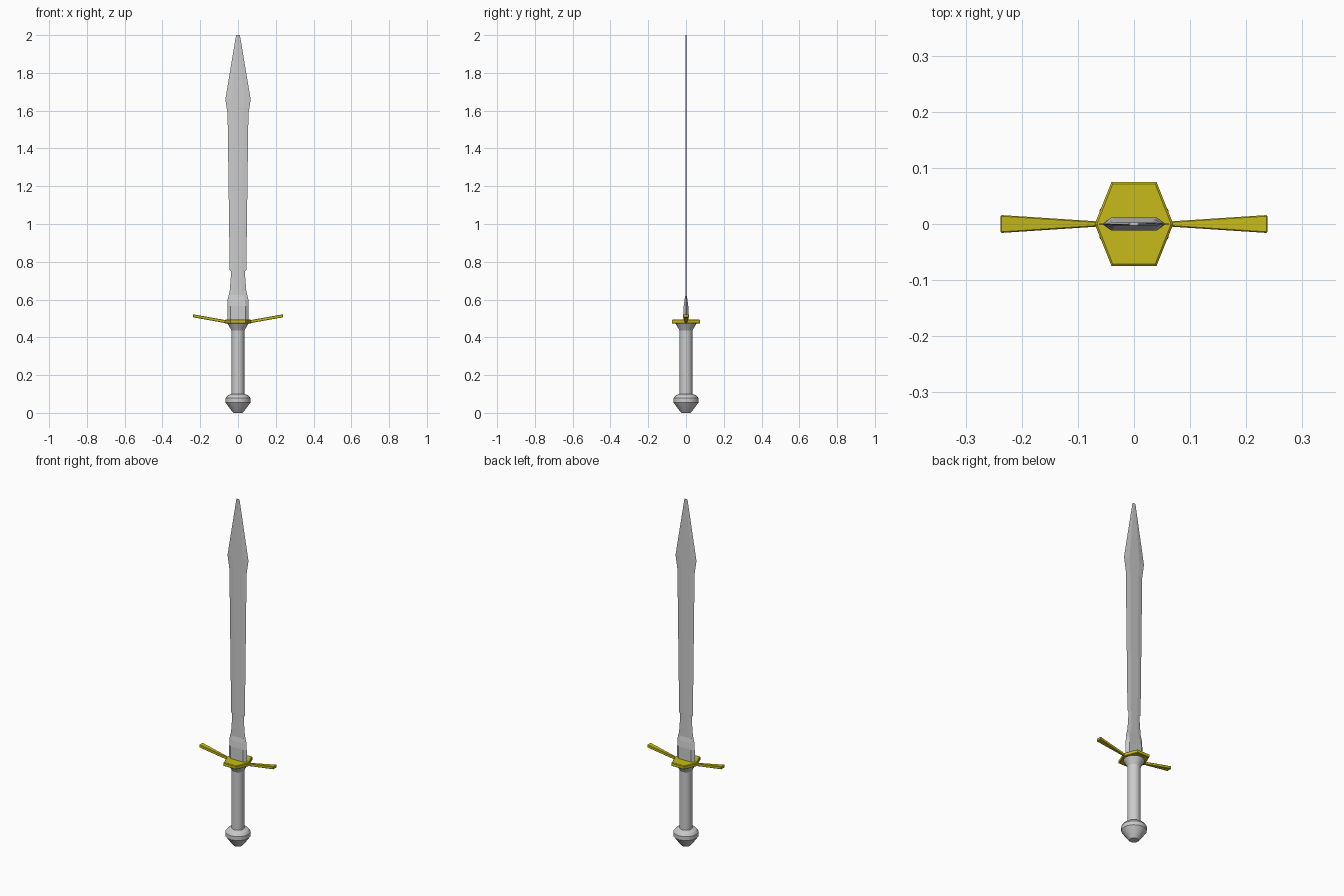
import bpy, bmesh, math

if "Cube" in bpy.data.objects:
    bpy.data.objects.remove(bpy.data.objects["Cube"])

gold = bpy.data.materials.new("gold")
gold.diffuse_color = (0.58, 0.5, 0.01, 1)
gold.use_nodes = True
gold.node_tree.nodes["Principled BSDF"].inputs["Base Color"].default_value = gold.diffuse_color


def loft(name, rings, mat=None):
    """Bridge a list of equal-length point rings and cap both ends."""
    bm = bmesh.new()
    loops = [[bm.verts.new(p) for p in ring] for ring in rings]
    n = len(loops[0])
    for a, b in zip(loops, loops[1:]):
        for i in range(n):
            j = (i + 1) % n
            bm.faces.new((a[i], a[j], b[j], b[i]))
    bm.faces.new(loops[0][::-1])
    bm.faces.new(loops[-1])
    bmesh.ops.recalc_face_normals(bm, faces=bm.faces)
    mesh = bpy.data.meshes.new(name)
    bm.to_mesh(mesh)
    bm.free()
    obj = bpy.data.objects.new(name, mesh)
    bpy.context.collection.objects.link(obj)
    if mat:
        mesh.materials.append(mat)
    return obj


def turned(name, profile, sides=16):
    """Lathe a (radius, z) profile around the z axis."""
    obj = loft(name, [[(r * math.cos(2 * math.pi * i / sides),
                        r * math.sin(2 * math.pi * i / sides), z)
                       for i in range(sides)] for r, z in profile])
    bpy.ops.object.select_all(action='DESELECT')
    obj.select_set(True)
    bpy.context.view_layer.objects.active = obj
    bpy.ops.object.shade_smooth_by_angle(angle=math.radians(25))
    return obj


def hexagon(w, flat, d, z):
    """Six-sided section pointed at +-x, flat at +-y."""
    return [(w, 0, z), (flat, d, z), (-flat, d, z),
            (-w, 0, z), (-flat, -d, z), (flat, -d, z)]


# Pommel and grip
turned("pommel", [(0.024, 0), (0.032, 0.008), (0.066, 0.055), (0.066, 0.078),
                  (0.056, 0.092), (0.036, 0.1)])
turned("grip", [(0.034, 0.09), (0.034, 0.435), (0.042, 0.45), (0.057, 0.475)])

# Thick base of the blade, tapering into the thin part
loft("blade_base", [hexagon(w, f, d, z) for w, f, d, z in [
    (0.057, 0.04, 0.012, 0.48), (0.056, 0.04, 0.012, 0.565),
    (0.054, 0.036, 0.008, 0.598), (0.05, 0.032, 0.003, 0.624)]])

# Thin leaf-shaped blade with a narrow notch above its base: (half width, z)
outline = [(0.055, 0.49), (0.055, 0.6), (0.044, 0.645), (0.037, 0.735),
           (0.037, 0.75), (0.044, 0.757), (0.055, 1.58), (0.067, 1.66), (0.01, 2.0)]
loft("blade", [hexagon(w, w * 0.5, 0.003, z) for w, z in outline])

# Hexagonal guard plate with a small bevelled rim
loft("guard_plate", [hexagon(0.07 - i, 0.04 - i / 2, 0.075 - i, z) for i, z in [
    (0.004, 0.473), (0, 0.476), (0, 0.491), (0.004, 0.494)]], gold)

# Upswept flaring guard arms, mirrored
arm = loft("guard_arms", [[(x, -d, z - h), (x, d, z - h), (x, d, z + h), (x, -d, z + h)]
                          for x, d, z, h in [(0.055, 0.004, 0.483, 0.008),
                                             (0.07, 0.005, 0.484, 0.008),
                                             (0.238, 0.016, 0.514, 0.008)]], gold)
bevel = arm.modifiers.new("bevel", 'BEVEL')
bevel.width = 0.002
bevel.segments = 1
mirror = arm.modifiers.new("mirror", 'MIRROR')
mirror.use_axis[0] = True
